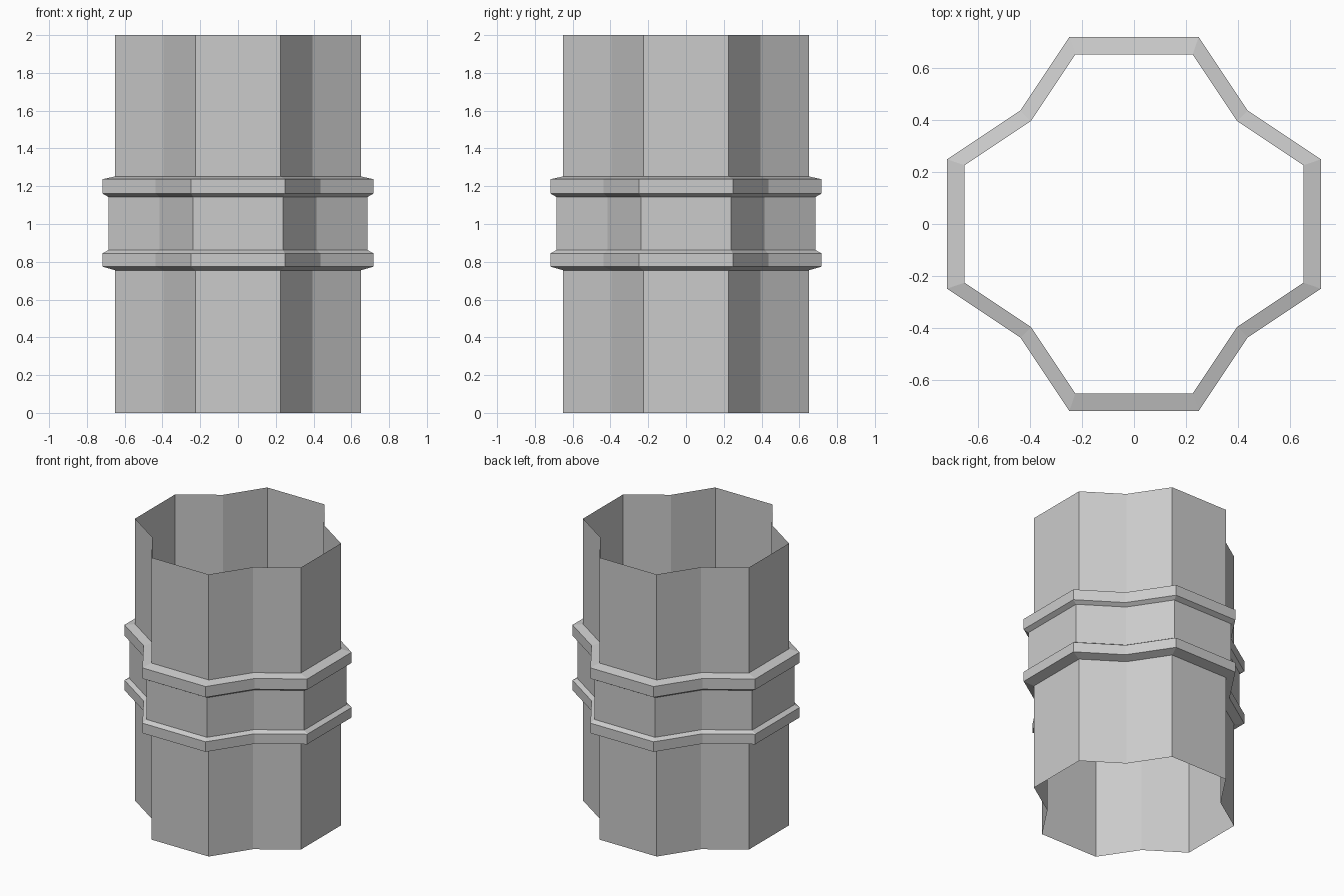
import bpy, bmesh

if "Cube" in bpy.data.objects:
    bpy.data.objects.remove(bpy.data.objects["Cube"])

# Notched twelve-sided cross-section, built from one quarter turned four times
quarter = [(0.65, -0.225), (0.65, 0.225), (0.395, 0.395)]
section = []
for turn in range(4):
    section += quarter
    quarter = [(-y, x) for x, y in quarter]

# Height and scale of each ring: plain pipe, collar, sleeve, collar, plain pipe
profile = [(0, 1), (0.755, 1), (0.774, 1.103), (0.845, 1.103), (0.862, 1.055),
           (1.143, 1.055), (1.161, 1.103), (1.237, 1.103), (1.252, 1), (2, 1)]

# Open-ended pipe wall
bm = bmesh.new()
rings = [[bm.verts.new((x * s, y * s, z)) for x, y in section] for z, s in profile]
n = len(section)
for low, high in zip(rings, rings[1:]):
    for i in range(n):
        j = (i + 1) % n
        bm.faces.new((low[i], low[j], high[j], high[i]))
mesh = bpy.data.meshes.new("pipe_with_collars")
bm.to_mesh(mesh)
bm.free()
pipe = bpy.data.objects.new("pipe_with_collars", mesh)
bpy.context.collection.objects.link(pipe)
